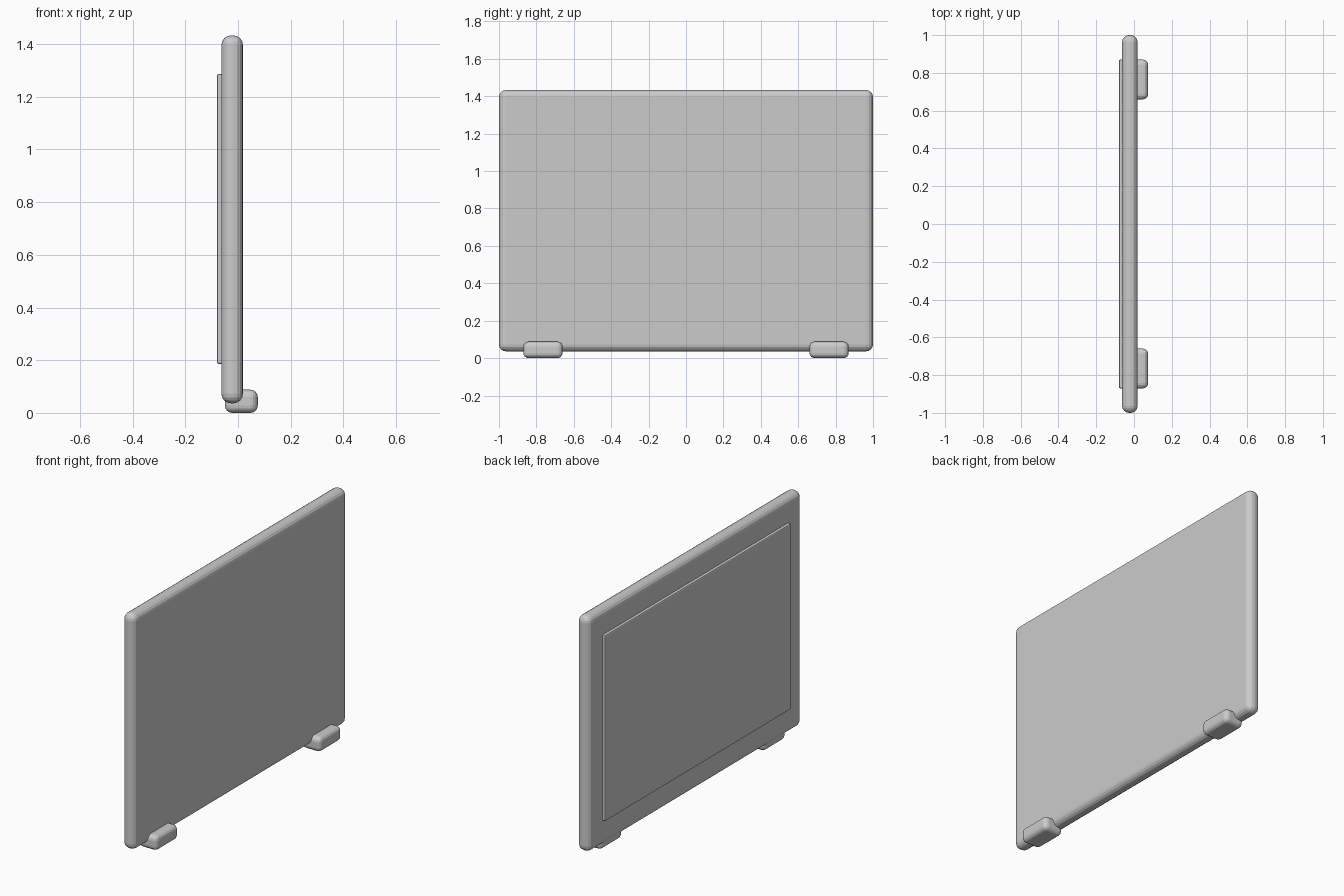
import bpy

if "Cube" in bpy.data.objects:
    bpy.data.objects.remove(bpy.data.objects["Cube"])


def rounded_box(name, lo, hi, radius, segments):
    """Box between two corners with every edge rounded."""
    bpy.ops.mesh.primitive_cube_add(size=1, location=[(a + b) / 2 for a, b in zip(lo, hi)])
    ob = bpy.context.object
    ob.name = name
    ob.scale = [b - a for a, b in zip(lo, hi)]
    bpy.ops.object.transform_apply(location=False, rotation=False, scale=True)
    bevel = ob.modifiers.new("rounding", "BEVEL")
    bevel.width = radius
    bevel.segments = segments
    bevel.limit_method = "NONE"
    return ob


# main slab with fully rounded rim
rounded_box("display_body", (-0.063, -1.0, 0.036), (0.019, 1.0, 1.433), 0.037, 4)

# thin raised panel on the left face
rounded_box("screen_panel", (-0.08, -0.87, 0.185), (-0.055, 0.87, 1.287), 0.007, 2)

# two feet under the lower edge
for side, y in (("front", -0.765), ("back", 0.765)):
    rounded_box(side + "_foot", (-0.05, y - 0.105, 0.003 - 0.003),
                (0.075, y + 0.105, 0.088), 0.028, 4)
